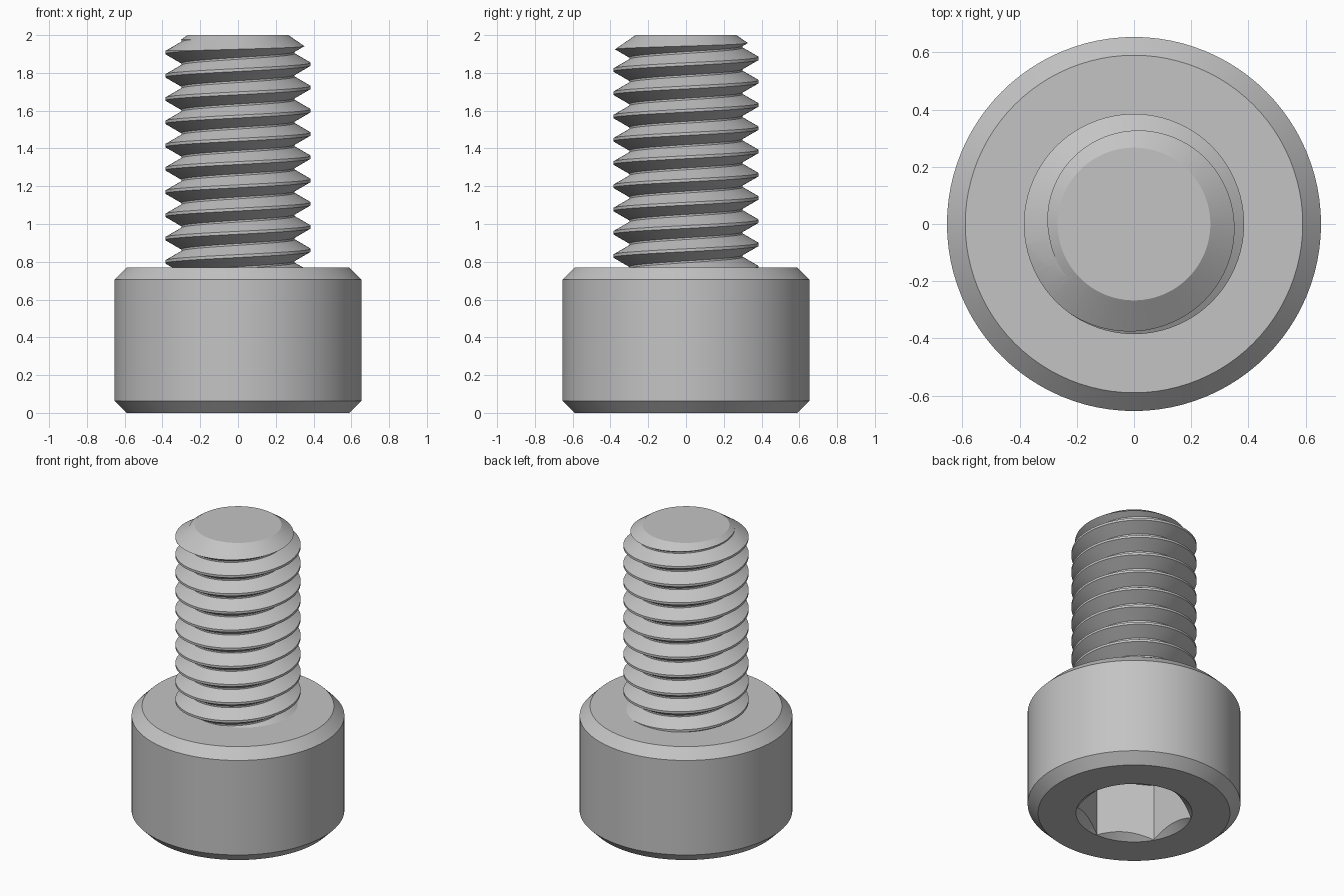
import bpy
import bmesh
from math import pi, sin, cos

cube = bpy.data.objects.get("Cube")
if cube:
    bpy.data.objects.remove(cube, do_unlink=True)

STEPS = 96
PITCH = 0.1231
CREST, ROOT = 0.385, 0.30
HEAD_R, HEAD_H, BEVEL = 0.654, 0.769, 0.064

steel = bpy.data.materials.new("steel_grey")
steel.use_nodes = True
grey = (0.55, 0.55, 0.55, 1)
steel.diffuse_color = grey
steel.node_tree.nodes["Principled BSDF"].inputs["Base Color"].default_value = grey


def finish(name, bm):
    bmesh.ops.recalc_face_normals(bm, faces=bm.faces)
    mesh = bpy.data.meshes.new(name)
    bm.to_mesh(mesh)
    bm.free()
    mesh.materials.append(steel)
    obj = bpy.data.objects.new(name, mesh)
    bpy.context.collection.objects.link(obj)
    return obj


def lathe(name, profile, sides=STEPS, turn=0.0):
    """Closed solid of revolution; the profile holds (radius, z) off the axis."""
    bm = bmesh.new()
    rings = []
    for r, z in profile:
        rings.append([bm.verts.new((r * cos(a), r * sin(a), z))
                      for a in (turn + 2 * pi * i / sides for i in range(sides))])
    for low, high in zip(rings, rings[1:]):
        for i in range(sides):
            j = (i + 1) % sides
            bm.faces.new((low[i], low[j], high[j], high[i]))
    bm.faces.new(rings[0])
    bm.faces.new(rings[-1])
    return finish(name, bm)


def select_only(obj):
    bpy.ops.object.select_all(action='DESELECT')
    obj.select_set(True)
    bpy.context.view_layer.objects.active = obj


def combine(obj, cutter, operation):
    mod = obj.modifiers.new("cut", 'BOOLEAN')
    mod.operation = operation
    mod.solver = 'EXACT'
    mod.object = cutter
    select_only(obj)
    bpy.ops.object.modifier_apply(modifier=mod.name)
    bpy.data.objects.remove(cutter, do_unlink=True)


def smooth(obj):
    select_only(obj)
    bpy.ops.object.shade_smooth_by_angle(angle=pi / 6)


# Head: bevelled cylinder with a countersunk hexagonal socket underneath
head = lathe("head", [(HEAD_R - BEVEL, 0), (HEAD_R, BEVEL),
                      (HEAD_R, HEAD_H - BEVEL), (HEAD_R - BEVEL, HEAD_H)])
combine(head, lathe("socket_cutter", [(0.355, -0.1), (0.355, 0.385)], 6, pi / 6), 'DIFFERENCE')
combine(head, lathe("countersink_cutter", [(0.407, -0.04), (0.107, 0.2)]), 'DIFFERENCE')
smooth(head)

# Threaded shank: helical ridge, overlong at both ends
half = PITCH / 16
flank = (CREST - ROOT) * 0.577
ridge = [(CREST, -half), (CREST, half), (ROOT, half + flank), (ROOT, PITCH - half - flank)]
section = [(r, 1.846 + PITCH * t + z) for t in range(-11, 4) for r, z in ridge]

bm = bmesh.new()
columns = []
for j in range(STEPS):
    a = 2 * pi * j / STEPS
    columns.append([bm.verts.new((r * cos(a), r * sin(a), z + PITCH * j / STEPS))
                    for r, z in section])
# The last column joins the first one, a full pitch higher
tail = len(ridge)
for j in range(STEPS):
    here = columns[j]
    there = columns[j + 1] if j + 1 < STEPS else columns[0][tail:]
    for k in range(len(section) - tail - 1):
        bm.faces.new((here[k], there[k], there[k + 1], here[k + 1]))
# Unused top rows of the other columns are dropped before capping
bmesh.ops.delete(bm, geom=[v for v in bm.verts if not v.link_faces], context='VERTS')
open_edges = [e for e in bm.edges if e.is_boundary]
for above in (False, True):
    loop = [e for e in open_edges if (e.verts[0].co.z > 1.3) == above]
    centre = bm.verts.new((0, 0, 2.3 if above else 0.4))
    for e in loop:
        bm.faces.new((e.verts[0], e.verts[1], centre))
shank = finish("threaded_shank", bm)

# Trim the shank to length with a chamfered tip
tip = 0.267
reach = 0.16
combine(shank, lathe("shank_envelope", [(tip + reach, HEAD_H - 0.03),
                                        (tip + reach, 2 - reach / 1.45), (tip, 2)]), 'INTERSECT')
smooth(shank)
